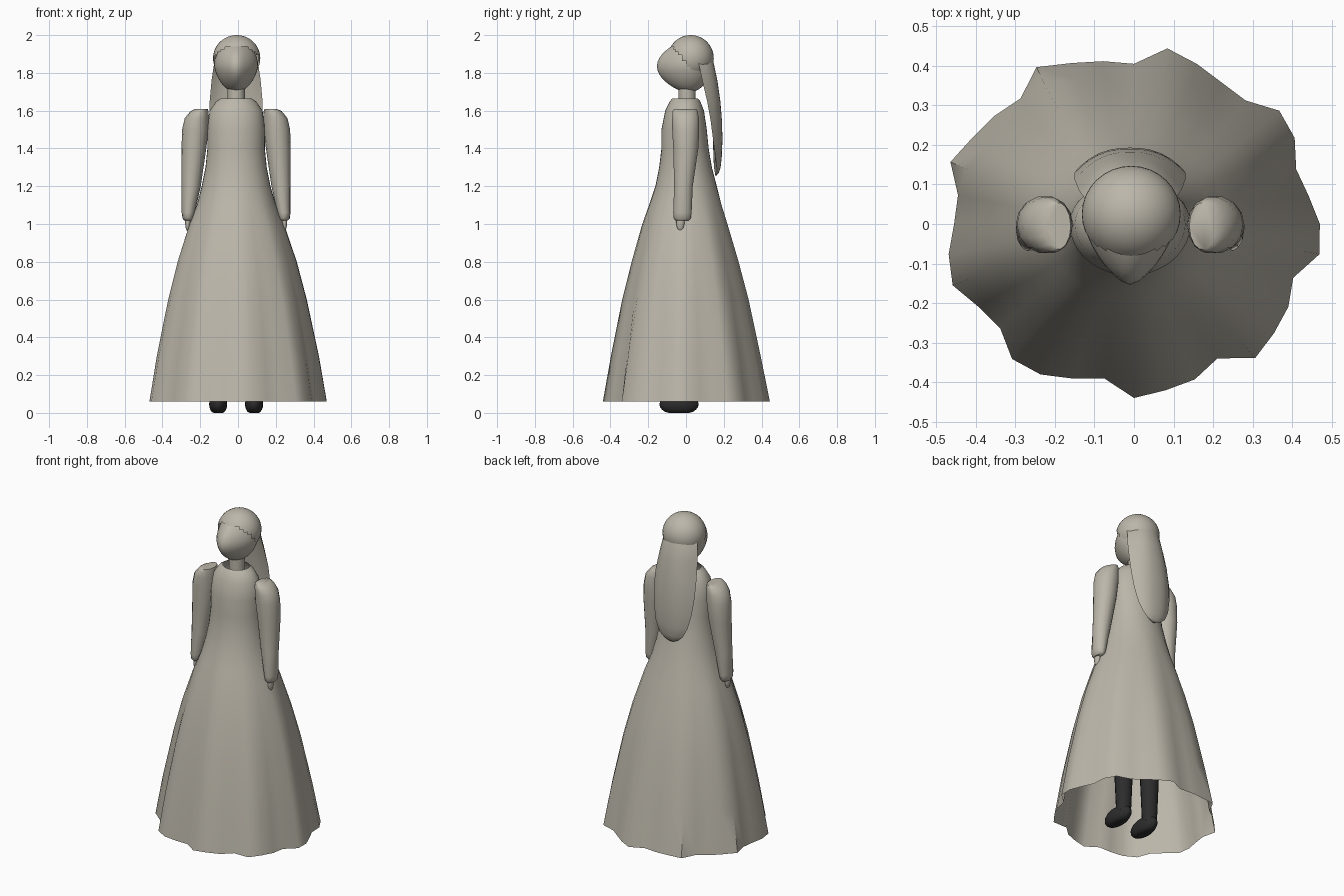
import bpy, bmesh, math

cube = bpy.data.objects.get("Cube")
if cube:
    bpy.data.objects.remove(cube, do_unlink=True)


def material(name, rgb):
    m = bpy.data.materials.new(name)
    m.use_nodes = True
    m.diffuse_color = (*rgb, 1)
    for n in m.node_tree.nodes:
        if n.type == 'BSDF_PRINCIPLED':
            n.inputs["Base Color"].default_value = (*rgb, 1)
            n.inputs["Roughness"].default_value = 0.8
    return m


TAUPE = material("taupe", (0.50, 0.47, 0.40))
BLACK = material("black", (0.025, 0.025, 0.025))
CX = -0.01  # centre line of the figure inside the uneven skirt


def finish(bm, name, mat, angle=50):
    bmesh.ops.recalc_face_normals(bm, faces=bm.faces)
    me = bpy.data.meshes.new(name)
    bm.to_mesh(me)
    bm.free()
    me.materials.append(mat)
    ob = bpy.data.objects.new(name, me)
    bpy.context.collection.objects.link(ob)
    bpy.ops.object.select_all(action='DESELECT')
    ob.select_set(True)
    bpy.context.view_layer.objects.active = ob
    bpy.ops.object.shade_smooth_by_angle(angle=math.radians(angle))
    return ob


def loft(name, rings, mat, cap_start=True, cap_end=True, angle=50):
    """Skin a list of closed rings of points."""
    bm = bmesh.new()
    loops = [[bm.verts.new(p) for p in ring] for ring in rings]
    n = len(loops[0])
    for a, b in zip(loops, loops[1:]):
        for i in range(n):
            j = (i + 1) % n
            bm.faces.new((a[i], a[j], b[j], b[i]))
    if cap_start:
        bm.faces.new(loops[0])
    if cap_end:
        bm.faces.new(loops[-1])
    return finish(bm, name, mat, angle)


def ellipse(cx, cy, z, rx, ry, n=16):
    return [(cx + rx * math.cos(math.tau * i / n),
             cy + ry * math.sin(math.tau * i / n), z) for i in range(n)]


def ball(centre, radii, u=32, v=20):
    bm = bmesh.new()
    bmesh.ops.create_uvsphere(bm, u_segments=u, v_segments=v, radius=1)
    for p in bm.verts:
        p.co = [c + r * k for c, r, k in zip(centre, radii, p.co)]
    return bm


# Dress: one open shell, with folds that deepen towards the hem
hem = [.47, .447, .433, .461, .466, .421, .421, .435, .452, .405, .419, .437,
       .467, .428, .446, .463, .49, .451, .455, .475, .484, .445, .429, .46,
       .448, .42, .398, .44, .428, .422, .40, .457, .449, .443, .425, .475]
# height, half width, front depth, back depth
profile = [(1.665, .08, .072, .063), (1.65, .105, .085, .075),
           (1.6, .14, .11, .095), (1.5, .153, .13, .11),
           (1.4, .152, .13, .12), (1.3, .162, .142, .137),
           (1.2, .182, .162, .163), (1.1, .21, .195, .19),
           (1.0, .25, .23, .22), (.8, .315, .285, .277),
           (.6, .365, .333, .327), (.3, .425, .39, .386), (.06, .463, .43, .43)]
rings = []
for z, w, front, back in profile:
    depth = max(0, (1.2 - z) / 1.14) ** 0.8
    ring = []
    for i, r in enumerate(hem):
        a = math.tau * i / len(hem)
        c, s = math.cos(a), math.sin(a)
        fold = 1 + depth * (r / math.hypot(.463 * c, .43 * s) - 1)
        ring.append((CX * (1 - depth) + w * c * fold,
                     (back if s > 0 else front) * s * fold, z))
    rings.append(ring)
loft("dress", rings, TAUPE, False, False)

# Neck
loft("neck", [ellipse(CX, 0.005, z, .046, .046) for z in (1.5, 1.75)], TAUPE)

# Head with a pointed face and a soft centre ridge
bm = ball((0, 0, 0), (1, 1, 1))
for p in bm.verts:
    x, y, z = p.co
    f = max(0, -y)
    point = .045 * f ** 3 + .012 * f * math.exp(-(x / .3) ** 2)
    taper = 1 - .18 * max(0, -z)
    p.co = (CX + .116 * x * taper, .015 + .112 * y - point, 1.835 + .138 * z)
finish(bm, "head", TAUPE)

# Hair cap: ball cut off along a sloping, ragged hairline
bm = ball((CX + .003, .025, 1.878), (.125, .122, .122), 32, 24)
gone = []
for face in bm.faces:
    c = face.calc_center_median()
    if c.z < 1.955 - 1.3 * (c.y + .085):
        gone.append(face)
bmesh.ops.delete(bm, geom=[f for f in bm.faces if f in set(gone) and
                           f.calc_center_median().y < .06], context='FACES')
finish(bm, "hair_cap", TAUPE)

# Long back hair: curved tongue wrapping forward at its edges
# height, half width, outer depth, thickness, forward wrap
locks = [(1.90, .07, .125, .04, .05), (1.86, .115, .145, .05, .08),
         (1.76, .13, .166, .05, .08), (1.65, .14, .182, .05, .07),
         (1.55, .14, .19, .05, .06), (1.45, .13, .193, .05, .05),
         (1.36, .11, .19, .045, .035), (1.30, .08, .183, .035, .02),
         (1.27, .045, .173, .02, .01), (1.257, .012, .162, .008, 0)]
rings = []
for z, w, y, thick, wrap in locks:
    ts = [k / 5 for k in range(-5, 6)]
    outer = [(CX + w * t, y - wrap * abs(t) ** 2.5, z) for t in ts]
    inner = [(CX + w * t, y - wrap * abs(t) ** 2.5 - thick * (1 - t * t), z)
             for t in reversed(ts[1:-1])]
    rings.append(outer + inner)
loft("back_hair", rings, TAUPE, angle=60)

# Sleeves: height, inner x, outer x, front y, back y
sleeve = [(1.61, .15, .215, -.065, .055), (1.597, .146, .242, -.072, .063),
          (1.56, .144, .272, -.075, .07), (1.5, .145, .286, -.075, .072),
          (1.4, .158, .289, -.069, .067), (1.2, .187, .289, -.064, .037),
          (1.06, .218, .288, -.069, .031), (1.03, .224, .284, -.066, .026),
          (1.018, .234, .274, -.055, .015)]
for side, label in ((1, "left"), (-1, "right")):
    loft(label + "_sleeve",
         [ellipse(CX + side * (a + b) / 2, (c + d) / 2, z, (b - a) / 2, (d - c) / 2, 14)
          for z, a, b, c, d in sleeve], TAUPE)
    finish(ball((CX + side * .256, -.03, 1.01), (.014, .022, .048), 12, 8),
           label + "_hand", TAUPE)
    # Legs and flat-soled shoes
    loft(label + "_leg", [ellipse(CX + side * .095, .01, z, r, r)
                          for z, r in ((.05, .042), (.3, .052), (.9, .07))], BLACK)
    bm = ball((CX + side * .095, -.037, .045), (.048, .104, .056), 20, 12)
    for p in bm.verts:
        p.co.z = max(0, p.co.z)
    finish(bm, label + "_shoe", BLACK)
